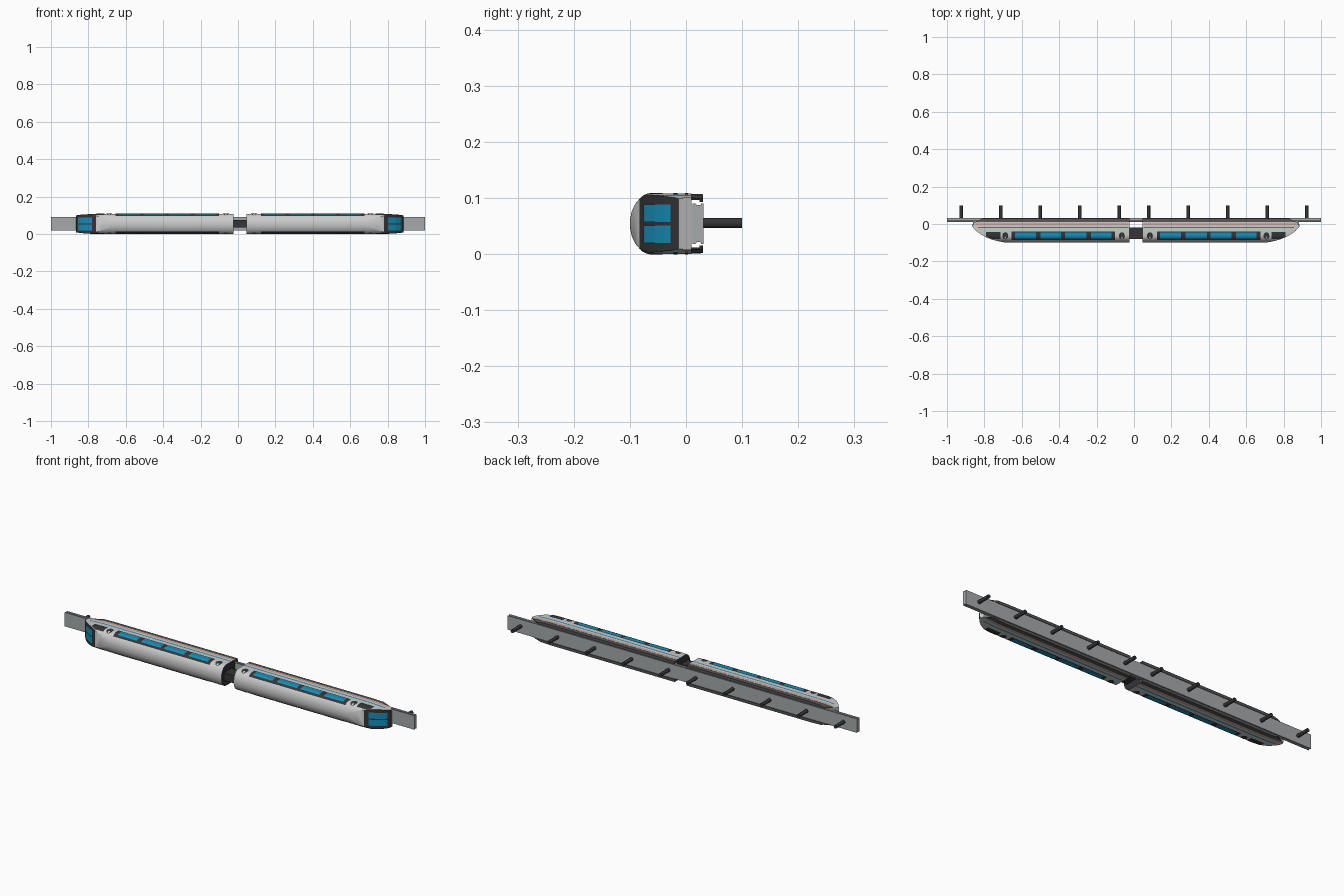
import bpy, bmesh, math

if "Cube" in bpy.data.objects:
    bpy.data.objects.remove(bpy.data.objects["Cube"])

ZC = 0.054      # centre line height
GAP_X = 0.01    # cars mirror about this x


def material(name, rgb):
    m = bpy.data.materials.new(name)
    m.diffuse_color = (*rgb, 1)
    m.use_nodes = True
    m.node_tree.nodes["Principled BSDF"].inputs["Base Color"].default_value = m.diffuse_color
    return m


SHELL = material("shell_grey", (0.62, 0.62, 0.60))
DARK = material("dark_trim", (0.035, 0.035, 0.038))
SKIRT = material("skirt_grey", (0.09, 0.09, 0.095))
BLUE = material("window_blue", (0.01, 0.27, 0.48))
ORANGE = material("stripe_orange", (0.75, 0.25, 0.12))
STEEL = material("beam_steel", (0.38, 0.40, 0.41))

# nose shape: x, roof height, plan width factor
NOSE = [(0.045, .1, 1), (0.70, .1, 1), (0.725, .0965, 1), (0.75, .091, .998),
        (0.78, .083, .99), (0.81, .071, .97), (0.84, .055, .94),
        (0.865, .036, .90), (0.878, .022, .865), (0.885, .013, .83)]
LEVELS = [-.01, .005, .03, .06, .068, .076, .083, .089, .094, .0975, .0993, .1]


def nose_at(x):
    for a, b in zip(NOSE, NOSE[1:]):
        if x <= b[0]:
            t = (x - a[0]) / (b[0] - a[0])
            return a[1] + t * (b[1] - a[1]), a[2] + t * (b[2] - a[2])
    return NOSE[-1][1:]


def half_width(x, h):
    k = max(0, min(1, (h - .06) / .04))
    return .054 * math.sqrt(1 - k * k) * nose_at(x)[1]


def place(x, h, w, flip):
    return (2 * GAP_X - x if flip else x, -h, ZC + w)


def finish(name, bm, mats, smooth=False, merge=True):
    if merge:
        bmesh.ops.remove_doubles(bm, verts=bm.verts, dist=1e-5)
        bmesh.ops.recalc_face_normals(bm, faces=bm.faces)
    me = bpy.data.meshes.new(name)
    bm.to_mesh(me)
    bm.free()
    ob = bpy.data.objects.new(name, me)
    bpy.context.collection.objects.link(ob)
    for m in mats:
        me.materials.append(m)
    if smooth:
        bpy.ops.object.select_all(action='DESELECT')
        ob.select_set(True)
        bpy.context.view_layer.objects.active = ob
        bpy.ops.object.shade_smooth_by_angle(angle=math.radians(25))
    return ob


def loft(name, rings, mats, pick=lambda i, j: 0, cap_mats=(0, 0), smooth=False):
    bm = bmesh.new()
    vs = [[bm.verts.new(p) for p in r] for r in rings]
    n = len(rings[0])
    for i in range(len(vs) - 1):
        for j in range(n):
            k = (j + 1) % n
            f = bm.faces.new((vs[i][j], vs[i][k], vs[i + 1][k], vs[i + 1][j]))
            f.material_index = pick(i, j)
    for r, m in ((vs[0], cap_mats[0]), (vs[-1], cap_mats[1])):
        bm.faces.new(r).material_index = m
    return finish(name, bm, mats, smooth)


def patch(name, x0, x1, h0, h1, off, mat, side, flip):
    """Thin panel that follows the curved car side."""
    xs = [x0] + [s[0] for s in NOSE if x0 < s[0] < x1] + [x1]
    bm = bmesh.new()
    grid = []
    for x in xs:
        col = []
        for i in range(6):
            h = min(h0 + (h1 - h0) * i / 5, nose_at(x)[0] - .003)
            col.append(bm.verts.new(place(x, h, side * (half_width(x, h) + off), flip)))
        grid.append(col)
    for a, b in zip(grid, grid[1:]):
        for i in range(5):
            q = [a[i], b[i], b[i + 1], a[i + 1]]
            bm.faces.new(q if (side < 0) == flip else q[::-1])
    bmesh.ops.recalc_face_normals(bm, faces=bm.faces)
    bm.normal_update()
    if sum(f.normal.z for f in bm.faces) * side < 0:
        bmesh.ops.reverse_faces(bm, faces=bm.faces)
    finish(name, bm, [mat], merge=False)


def oval(name, x, h, rx, rh, side, flip):
    bm = bmesh.new()
    c = bm.verts.new(place(x, h, side * (half_width(x, h) + .001), flip))
    ring = []
    for i in range(16):
        a = math.tau * i / 16
        px, ph = x + rx * math.cos(a), h + rh * math.sin(a)
        ring.append(bm.verts.new(place(px, ph, side * (half_width(px, ph) + .001), flip)))
    for i in range(16):
        bm.faces.new((c, ring[i], ring[(i + 1) % 16]))
    bm.normal_update()
    if sum(f.normal.z for f in bm.faces) * side < 0:
        bmesh.ops.reverse_faces(bm, faces=bm.faces)
    finish(name, bm, [DARK], merge=False)


def box(name, x0, x1, y0, y1, z0, z1, mat):
    ring = lambda x: [(x, y0, z0), (x, y1, z0), (x, y1, z1), (x, y0, z1)]
    return loft(name, [ring(x0), ring(x1)], [mat])


def build_car(tag, flip):
    # shell: rounded roof cut off by the sloping nose
    rings = []
    for x, roof, _ in NOSE:
        half = [(min(h, roof), half_width(x, min(h, roof))) for h in LEVELS]
        full = half + [(h, -w) for h, w in reversed(half)]
        rings.append([place(x - (.012 if h < 0 and x > .88 else 0), h, w, flip) for h, w in full])
    top = len(LEVELS) - 1
    loft(tag + "_shell", rings, [SHELL, DARK],
         lambda i, j: 1 if j == top and NOSE[i][0] >= .78 else 0, (1, 0), smooth=True)

    # windscreen panes on the nose slope
    for side in (-1, 1):
        bm = bmesh.new()
        rows = []
        for x in (.80, .81, .84, .865, .874):
            h = nose_at(x)[0] + .001
            rows.append([bm.verts.new(place(x + .001, h, side * w, flip)) for w in (.003, .034)])
        for a, b in zip(rows, rows[1:]):
            bm.faces.new((a[0], a[1], b[1], b[0]))
        bm.normal_update()
        if sum(f.normal.y for f in bm.faces) > 0:
            bmesh.ops.reverse_faces(bm, faces=bm.faces)
        finish(tag + "_windscreen", bm, [BLUE], merge=False)

    # skirts wrapping the beam, tapering in at the nose
    for side in (-1, 1):
        rings = []
        for x, k, cut in ((.045, 1, 0), (.75, 1, 0), (.81, .97, .0), (.873, .87, .045)):
            o = .0535 * k
            prof = [(-.008, o), (-.03, o - .001), (-.03, .0385), (-.024, .0385),
                    (-.024, .0425), (-.008, .0425)]
            rings.append([place(x - cut * (-.008 - h) / .022, h, side * w, flip) for h, w in prof])
        loft(tag + "_skirt", rings, [SKIRT])

    # side windows, doors and stripes
    for side in (-1, 1):
        args = (side, flip)
        patch(tag + "_window_band", .122, .675, .040, .086, .0006, DARK, *args)
        for a, b in ((.14, .25), (.275, .39), (.41, .52), (.545, .655)):
            patch(tag + "_window", a, b, .045, .077, .0012, BLUE, *args)
        patch(tag + "_cab_window", .735, .81, .042, .08, .0008, DARK, *args)
        for x in (.085, .708):
            oval(tag + "_door_window", x, .063, .016, .019, *args)
        patch(tag + "_blue_stripe", .05, .855, .015, .022, .0006, BLUE, *args)
        patch(tag + "_orange_stripe", .05, .865, -.004, .002, .0006, ORANGE, *args)


build_car("right_car", False)
build_car("left_car", True)

# gangway between the cars
box("gangway", -.03, .05, -.08, -.02, .034, .074, DARK)

# guide beam: wide head with narrower foot
half = [(.012, .036), (.017, .036), (.019, .033), (.026, .033), (.027, .036), (.031, .036)]
prof = [(y, ZC + w) for y, w in half] + [(y, ZC - w) for y, w in reversed(half)]
loft("guide_beam", [[(x, y, z) for y, z in prof] for x in (-1, 1)], [STEEL])

# support posts behind the beam
for s in (-1, 1):
    for i in range(5):
        x = s * (.078 + .2115 * i)
        rings = [[(x + .009 * math.cos(math.tau * k / 16), y, .055 + .009 * math.sin(math.tau * k / 16))
                  for k in range(16)] for y in (.029, .1)]
        loft("support_post", rings, [DARK], smooth=True)
